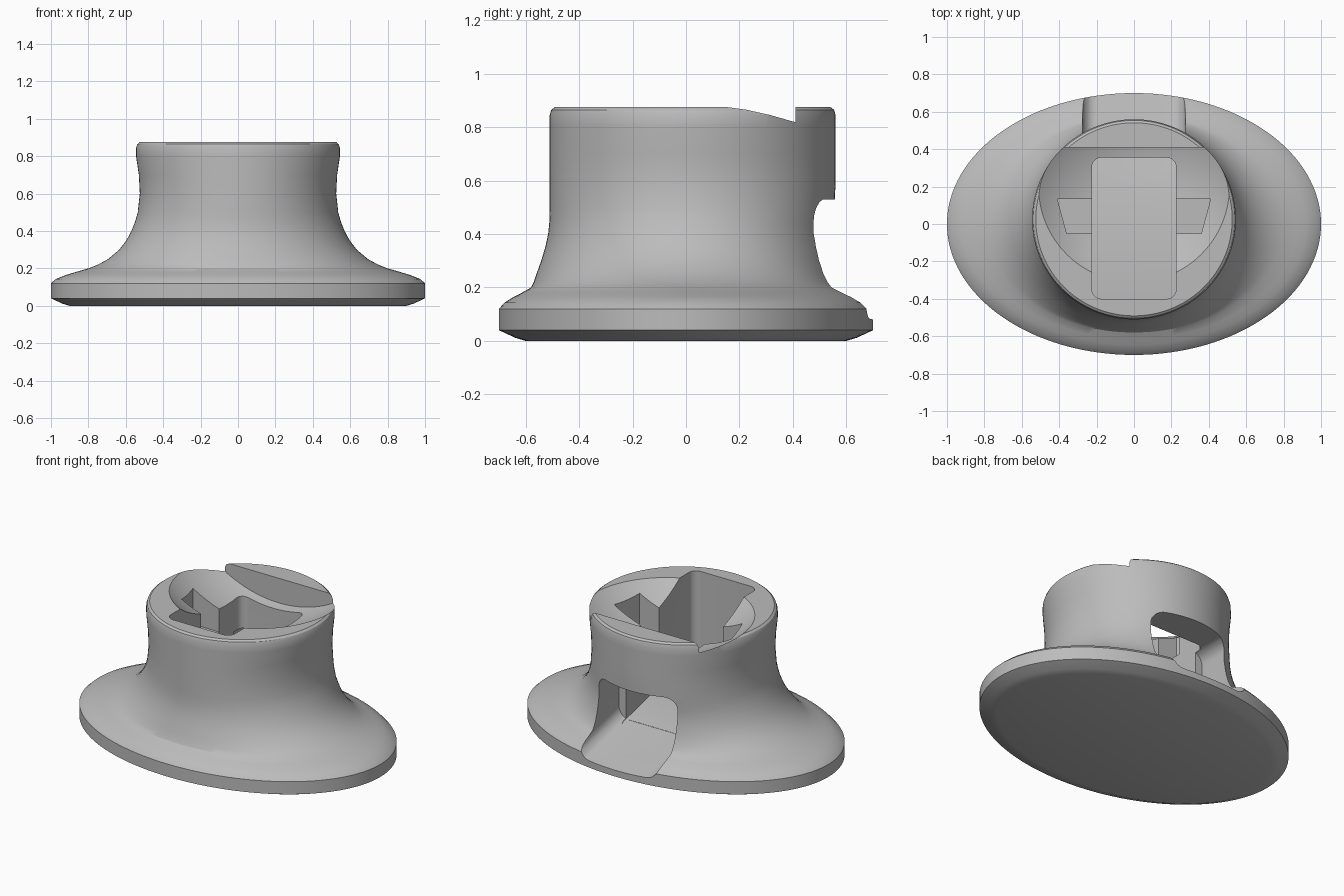
import bpy, bmesh, math
from mathutils import Vector

cube = bpy.data.objects.get("Cube")
if cube:
    bpy.data.objects.remove(cube, do_unlink=True)

grey = bpy.data.materials.new("matte_grey")
grey.use_nodes = True
color = (0.5, 0.5, 0.5, 1)
grey.diffuse_color = color
grey.node_tree.nodes["Principled BSDF"].inputs["Base Color"].default_value = color


def finish(name, bm):
    bmesh.ops.recalc_face_normals(bm, faces=bm.faces)
    mesh = bpy.data.meshes.new(name)
    bm.to_mesh(mesh)
    bm.free()
    mesh.materials.append(grey)
    obj = bpy.data.objects.new(name, mesh)
    bpy.context.collection.objects.link(obj)
    return obj


def loft(name, rings, segments=128):
    """Skin a stack of ellipses given as (z, half width, half depth, centre y)."""
    bm = bmesh.new()
    loops = []
    for z, rx, ry, cy in rings:
        angles = [math.tau * i / segments for i in range(segments)]
        loops.append([bm.verts.new((rx * math.cos(a), cy + ry * math.sin(a), z)) for a in angles])
    for low, high in zip(loops, loops[1:]):
        for i in range(segments):
            j = (i + 1) % segments
            bm.faces.new((low[i], low[j], high[j], high[i]))
    bm.faces.new(loops[0])
    bm.faces.new(loops[-1])
    return finish(name, bm)


def prism(name, points, axis, start, end, round_axis=None, radius=0.05):
    """Extrude a profile along x or z, rounding edges that run along round_axis."""
    bm = bmesh.new()
    place = (lambda p, h: (h, *p)) if axis == 0 else (lambda p, h: (*p, h))
    face = bm.faces.new([bm.verts.new(place(p, start)) for p in points])
    moved = bmesh.ops.extrude_face_region(bm, geom=[face])["geom"]
    shift = Vector((0, 0, 0))
    shift[axis] = end - start
    bmesh.ops.translate(bm, vec=shift, verts=[v for v in moved if isinstance(v, bmesh.types.BMVert)])
    bmesh.ops.recalc_face_normals(bm, faces=bm.faces)
    if round_axis is not None:
        def along(e):
            d = (e.verts[0].co - e.verts[1].co).normalized()
            return abs(d[round_axis]) > 0.9
        bmesh.ops.bevel(bm, geom=[e for e in bm.edges if along(e)], offset=radius,
                        segments=8, profile=0.5, affect='EDGES')
    return finish(name, bm)


def apply_boolean(target, cutter, operation='DIFFERENCE'):
    mod = target.modifiers.new("cut", 'BOOLEAN')
    mod.operation = operation
    mod.solver = 'EXACT'
    mod.object = cutter
    bpy.context.view_layer.objects.active = target
    bpy.ops.object.modifier_apply(modifier=mod.name)
    bpy.data.objects.remove(cutter, do_unlink=True)


# Flared body: oval foot blending into a round neck
body = loft("pedestal_body", [
    (0, 0.90, 0.60, 0), (0.012, 0.94, 0.64, 0), (0.04, 1, 0.70, 0), (0.12, 1, 0.70, 0),
    (0.143, 0.975, 0.68, 0), (0.165, 0.92, 0.645, 0), (0.18, 0.87, 0.615, 0),
    (0.2, 0.80, 0.58, 0), (0.22, 0.75, 0.57, 0), (0.25, 0.695, 0.56, 0),
    (0.3, 0.635, 0.547, 0.005), (0.35, 0.597, 0.537, 0.01), (0.4, 0.57, 0.53, 0.014),
    (0.45, 0.55, 0.53, 0.019), (0.5, 0.536, 0.533, 0.023), (0.6, 0.525, 0.535, 0.025),
    (0.7, 0.53, 0.535, 0.025), (0.8, 0.545, 0.535, 0.025), (0.845, 0.545, 0.535, 0.025),
    (0.865, 0.538, 0.529, 0.025), (0.875, 0.525, 0.516, 0.025)])

# Shallow dish in the top, ending at a straight wall near the back
bm = bmesh.new()
bmesh.ops.create_uvsphere(bm, u_segments=128, v_segments=96, radius=0.8)
bmesh.ops.translate(bm, vec=(0, 0.2, 1.491), verts=bm.verts)
dish = finish("dish_cutter", bm)
wall = prism("dish_limit", [(-1, -1), (1, -1), (1, 0.41), (-1, 0.41)], 2, 0, 3)
apply_boolean(dish, wall, 'INTERSECT')
apply_boolean(body, dish)

# Deep slot with a floor that slopes down toward the back
slot = prism("slot_cutter", [(-0.4, 0.255), (0, 0.255), (0.355, 0.168), (0.355, 1.2), (-0.4, 1.2)],
             0, -0.225, 0.225, 2)
apply_boolean(body, slot)

# Rounded outlet opening through the back
outlet = prism("outlet_cutter", [(0.28, 0.185), (0.7, 0.08), (0.9, 0.03), (0.9, 0.53), (0.28, 0.53)],
               0, -0.275, 0.275, 1, 0.075)
apply_boolean(body, outlet)

# Tapered side pockets beside the slot
for side in (-1, 1):
    outline = [(0.2, 0.133), (0.41, 0.135), (0.36, -0.05), (0.2, -0.05)]
    pocket = prism("pocket_cutter", [(side * x, y) for x, y in outline], 2, 0.58, 1.2)
    apply_boolean(body, pocket)

# Smooth curves with crisp cut edges
bpy.ops.object.select_all(action='DESELECT')
body.select_set(True)
bpy.context.view_layer.objects.active = body
bpy.ops.object.shade_smooth_by_angle(angle=math.radians(30))
